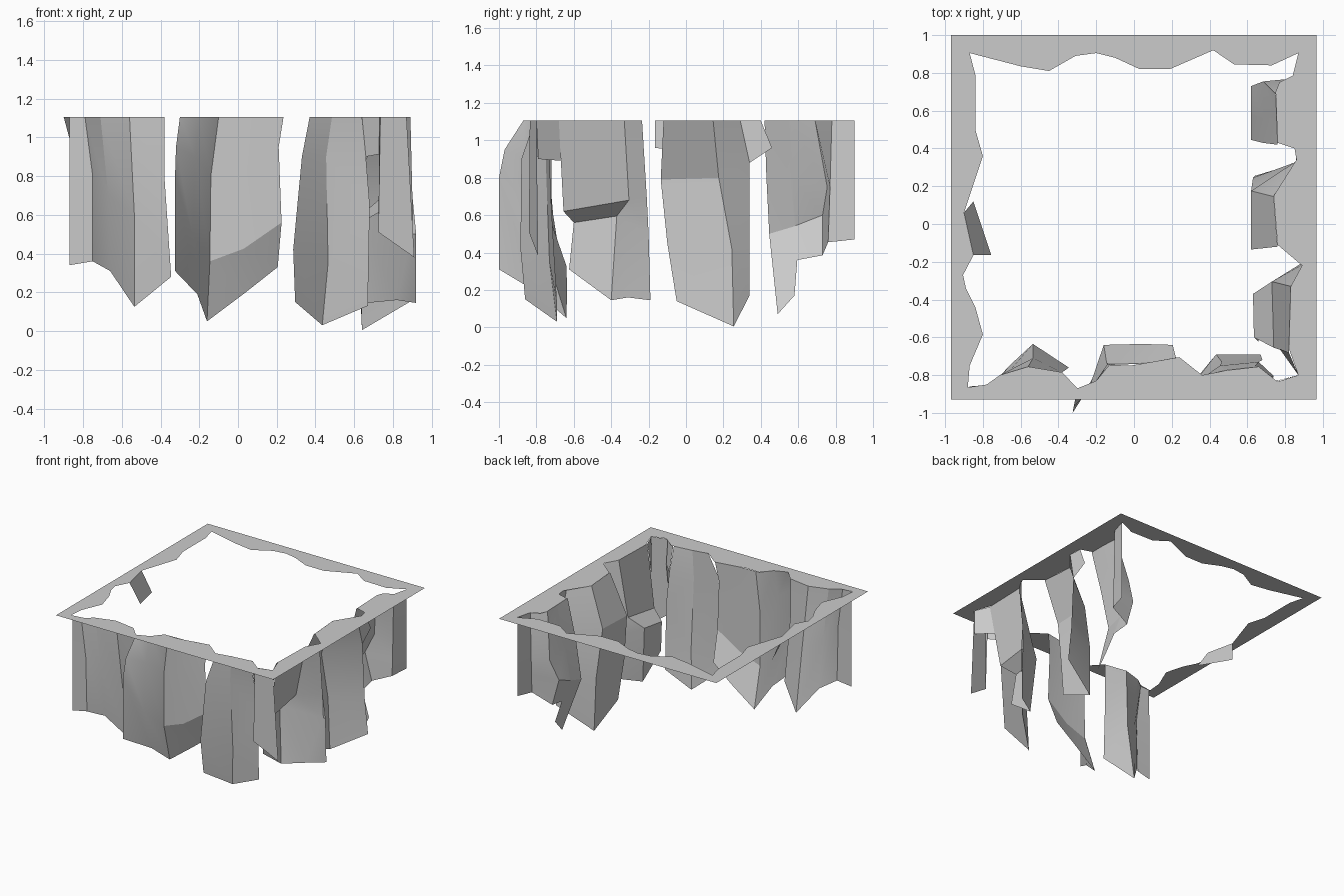
import bpy, math
from mathutils import Vector
from mathutils.geometry import tessellate_polygon

TOP = 1.105


def make(name, verts, faces):
    me = bpy.data.meshes.new(name)
    me.from_pydata(verts, [], faces)
    me.validate()
    me.shade_smooth()
    me.set_sharp_from_angle(angle=math.radians(20))
    ob = bpy.data.objects.new(name, me)
    bpy.context.collection.objects.link(ob)
    return ob


def ribbon(name, *cols):
    """Hanging cloth: columns left to right (seen from outside), each top to bottom.
    The first point of a column is (x, y) on the frame edge."""
    n = len(cols[0])
    verts = []
    for c in cols:
        verts += [(c[0][0], c[0][1], TOP)] + list(c[1:])
    faces = []
    for i in range(len(cols) - 1):
        for j in range(n - 1):
            a, b = i * n + j, (i + 1) * n + j
            faces.append((a, a + 1, b + 1, b))
    return make(name, verts, faces)


# flat frame with a ragged inner edge
outer = [(-.97, -.93), (.965, -.93), (.965, 1), (-.97, 1)]
back = [(-.87, .905), (-.6, .835), (-.45, .81), (-.31, .89), (-.2, .905), (-.1, .88),
        (.03, .82), (.19, .82), (.42, .92), (.53, .845), (.73, .84), (.87, .905)]
right = [(.84, .785), (.77, .75), (.75, .70), (.76, .43), (.85, .40), (.86, .34), (.74, .15),
         (.76, -.11), (.89, -.22), (.83, -.33), (.82, -.66), (.87, -.80)]
front = [(.76, -.835), (.66, -.755), (.49, -.775), (.36, -.80), (.24, -.705), (-.02, -.75),
         (-.13, -.745), (-.2, -.83), (-.3, -.87), (-.38, -.785), (-.56, -.755), (-.71, -.80),
         (-.78, -.85), (-.88, -.865)]
left = [(-.87, -.75), (-.80, -.585), (-.84, -.44), (-.89, -.34), (-.905, -.27), (-.85, -.165),
        (-.9, .06), (-.8, .36), (-.84, .5), (-.84, .79)]
loops = [[Vector((x, y, TOP)) for x, y in l] for l in (outer, back + right + front + left)]
make("frame", [tuple(v) for l in loops for v in l],
     [tuple(t) for t in tessellate_polygon(loops)])

# front cloth strips
ribbon("front_strip_left",
       [(-.87, -.865), (-.87, -.86, .8), (-.87, -.86, .34)],
       [(-.79, -.865), (-.75, -.865, .8), (-.75, -.85, .36)],
       [(-.71, -.80), (-.67, -.79, .7), (-.66, -.75, .31)],
       [(-.56, -.755), (-.535, -.71, .6), (-.535, -.635, .125)],
       [(-.38, -.785), (-.38, -.785, .8), (-.345, -.76, .28)])
ribbon("front_strip_middle",
       [(-.30, -.87), (-.32, -.97, .95), (-.325, -1, .8), (-.325, -1, .31)],
       [(-.2, -.83), (-.22, -.86, .9), (-.235, -.86, .5), (-.21, -.80, .19)],
       [(-.1, -.745), (-.14, -.74, .8), (-.145, -.735, .36), (-.16, -.64, .05)],
       [(.04, -.74), (.03, -.74, .85), (.03, -.735, .425), (.04, -.635, .2)],
       [(.235, -.705), (.21, -.72, .95), (.225, -.72, .56), (.205, -.64, .33)])
ribbon("front_strip_right",
       [(.37, -.81), (.33, -.88, .9), (.285, -.885, .42), (.295, -.86, .15)],
       [(.485, -.775), (.455, -.75, .9), (.465, -.73, .35), (.435, -.69, .03)],
       [(.64, -.76), (.66, -.73, .9), (.68, -.72, .65), (.67, -.69, .13)])

# ragged cloth around the front right corner
ribbon("corner_strip",
       [(.64, -.75), (.66, -.73, .9)],
       [(.73, -.81), (.74, -.805, .915)],
       [(.735, -.835), (.725, -.84, .51)],
       [(.87, -.80), (.91, -.79, .38)])
ribbon("corner_strip_side",
       [(.87, -.80), (.875, -.79, .9)],
       [(.82, -.68), (.77, -.66, .89)])

# right side cloth strips
ribbon("right_strip_front",
       [(.82, -.68), (.74, -.655, .62), (.635, -.60, .56), (.66, -.625, .31)],
       [(.83, -.33), (.73, -.305, .68), (.63, -.37, .595), (.665, -.40, .145)],
       [(.89, -.235), (.90, -.21, .7), (.90, -.20, .5), (.82, -.31, .16)],
       [(.89, -.235), (.90, -.21, .7), (.92, -.20, .5), (.92, -.19, .145)])
ribbon("right_strip_middle",
       [(.76, -.12), (.62, -.135, .79), (.62, -.10, .45), (.64, -.05, .14)],
       [(.74, .145), (.62, .175, .80), (.63, .245, .42), (.64, .255, .005)],
       [(.86, .29), (.87, .34, .88), (.89, .34, .45), (.92, .34, .17)])
ribbon("right_strip_middle_flap",
       [(.86, .29), (.87, .34, .88)],
       [(.855, .40), (.86, .46, .96)])
ribbon("right_strip_back",
       [(.76, .42), (.68, .43, .8), (.62, .445, .5), (.76, .49, .07)],
       [(.76, .55), (.685, .56, .8), (.62, .58, .54), (.76, .58, .17)],
       [(.76, .56), (.685, .57, .8), (.62, .59, .545), (.69, .595, .36)],
       [(.75, .69), (.685, .755, .75), (.62, .73, .6), (.68, .73, .385)],)
ribbon("right_strip_back_fold",
       [(.75, .69), (.685, .755, .75), (.62, .73, .6), (.68, .73, .385)],
       [(.84, .78), (.84, .77, .75), (.84, .765, .6), (.84, .76, .455)],
       [(.87, .90), (.87, .90, .75), (.87, .90, .6), (.87, .90, .47)])

# torn flap folded in on the left side
ribbon("left_flap",
       [(-.9, .06), (-.85, .12, .92)],
       [(-.85, -.165), (-.755, -.165, .96)])
